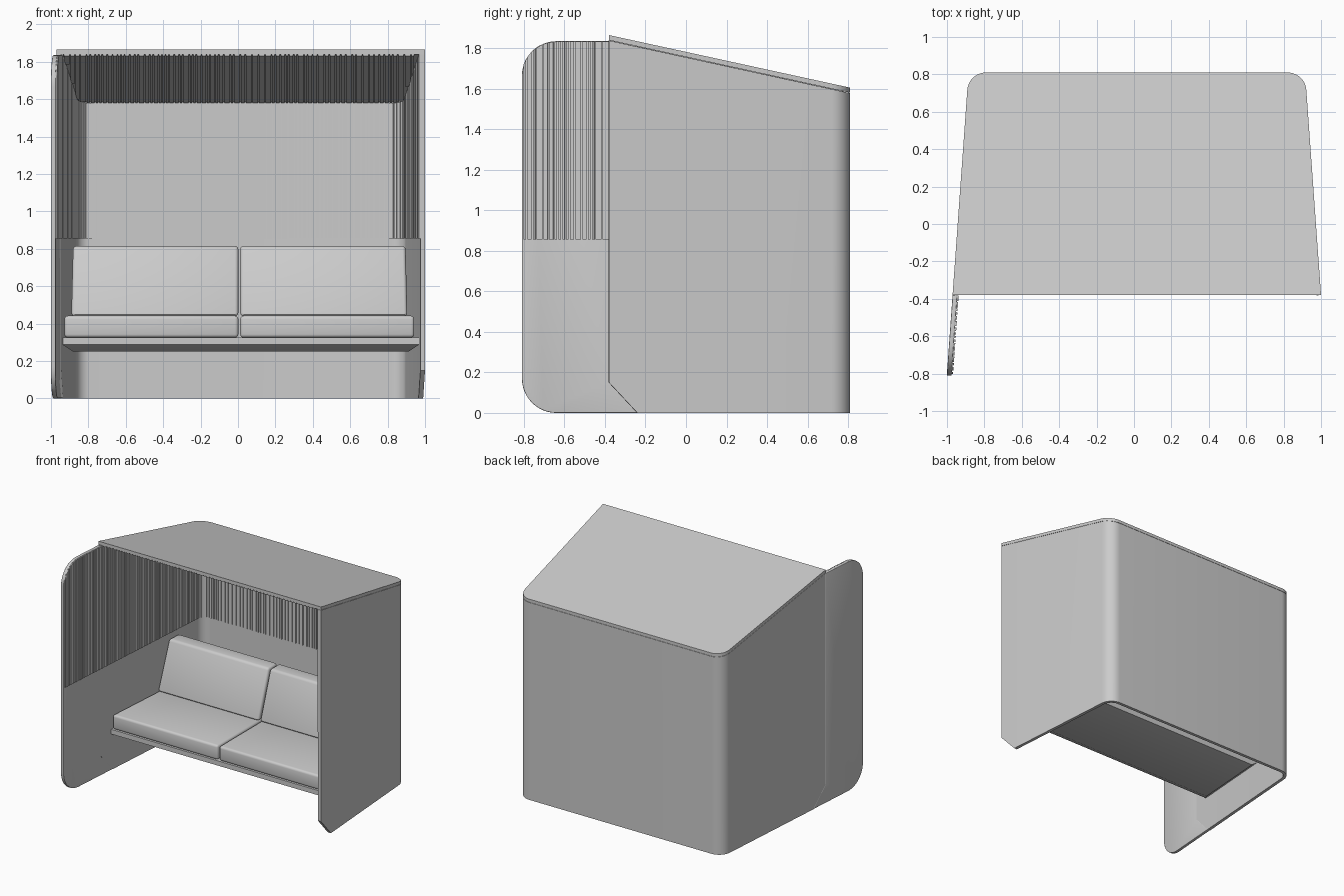
import bpy, bmesh, math, random

random.seed(4)
cube = bpy.data.objects.get("Cube")
if cube:
    bpy.data.objects.remove(cube, do_unlink=True)

grey = bpy.data.materials.new("soft grey")
grey.use_nodes = True
COLOUR = (0.6, 0.6, 0.6, 1)
grey.diffuse_color = COLOUR
grey.node_tree.nodes["Principled BSDF"].inputs["Base Color"].default_value = COLOUR

CX = 0.015          # centre line of the booth
FRONT, TIP, BACK = -0.38, -0.81, 0.81
SLOPE = 0.0718      # side walls narrow towards the back
WALL, SLAT = 0.025, 0.008
RADIUS = 0.17       # screen corner radius


def half(y):
    return 0.985 - SLOPE * (y - FRONT)


def roof_z(y):
    return 1.865 - 0.218 * (y - FRONT)


def make(name, solids, bevel=0, strip=False):
    """Each solid is a list of rings joined one to the next and capped."""
    bm = bmesh.new()
    for rings in solids:
        vs = [[bm.verts.new(p) for p in ring] for ring in rings]
        n = len(vs[0])
        for a, b in zip(vs, vs[1:]):
            for i in range(n):
                j = (i + 1) % n
                bm.faces.new((a[i], a[j], b[j], b[i]))
        for cap in (vs[0], vs[-1]):
            if strip:
                for i in range(n // 2 - 1):
                    bm.faces.new((cap[i], cap[i + 1], cap[n - 2 - i], cap[n - 1 - i]))
            else:
                bm.faces.new(cap)
    bmesh.ops.recalc_face_normals(bm, faces=bm.faces)
    mesh = bpy.data.meshes.new(name)
    bm.to_mesh(mesh)
    bm.free()
    mesh.materials.append(grey)
    obj = bpy.data.objects.new(name, mesh)
    bpy.context.collection.objects.link(obj)
    bpy.ops.object.select_all(action="DESELECT")
    obj.select_set(True)
    bpy.context.view_layer.objects.active = obj
    if bevel:
        mod = obj.modifiers.new("round", "BEVEL")
        mod.width = bevel
        mod.segments = 3
        bpy.ops.object.modifier_apply(modifier=mod.name)
    bpy.ops.object.shade_smooth_by_angle(angle=math.radians(35))
    return obj


# Plan path of the wall: (x, y, normal x, normal y), from -x front round to +x front
tilt = math.atan(SLOPE)
r = 0.1
cy = BACK - r
cx = half(cy + r * math.sin(tilt)) - r * math.cos(tilt)
side = [(half(y), y, math.cos(tilt), math.sin(tilt)) for y in (FRONT, -0.24)]
for k in range(11):
    a = tilt + (math.pi / 2 - tilt) * k / 10
    side.append((cx + r * math.cos(a), cy + r * math.sin(a), math.cos(a), math.sin(a)))
path = [(CX - x, y, -nx, ny) for x, y, nx, ny in side]
path += [(CX + x, y, nx, ny) for x, y, nx, ny in reversed(side)]


def offset(p, d):
    return p[0] - d * p[2], p[1] - d * p[3]


# Wrap-around wall with sloped top and cut front feet
loop = path + path[::-1]
depth = [0] * len(path) + [WALL] * len(path)
low, high = [], []
for p, d in zip(loop, depth):
    x, y = offset(p, d)
    low.append((x, y, 0.15 if p[1] == FRONT else 0))
    high.append((x, y, roof_z(y) - 0.027))
make("wall", [[low, high]], strip=True)

# Sloped roof
make("roof", [[[(x, y, roof_z(y) - h) for x, y, _, _ in path] for h in (0.025, 0)]])

# Side screen with rounded front corners
outline = [(-0.24, 0), (FRONT, 0.15), (FRONT, 1.835)]
for zc, start in ((1.835 - RADIUS, 90), (RADIUS, 180)):
    for k in range(13):
        a = math.radians(start + 90 * k / 12)
        outline.append((TIP + RADIUS + RADIUS * math.cos(a), zc + RADIUS * math.sin(a)))
make("side_screen", [[[(CX - half(y) + d, y, z) for y, z in outline]
                      for d in (0, WALL)]], bevel=0.004)


def screen_top(y):
    c = TIP + RADIUS
    if y >= c:
        return 1.833
    return 1.835 - RADIUS + math.sqrt(max(0, RADIUS ** 2 - (y - c) ** 2)) - 0.003


# Acoustic slats follow the inside of the screen and the wall
track = [(CX - half(TIP + 0.01), TIP + 0.01, path[0][2], path[0][3])] + path


def along(s):
    for p, q in zip(track, track[1:]):
        length = math.dist(p[:2], q[:2])
        if s <= length:
            return [u + (v - u) * s / length for u, v in zip(p, q)]
        s -= length
    return list(track[-1])


total = sum(math.dist(p[:2], q[:2]) for p, q in zip(track, track[1:]))
slats, s = [], 0
while s < total - 0.012:
    w = random.choice((0.012, 0.02, 0.028))
    a, b = along(s), along(min(s + w, total))
    ring = [offset(a, WALL - 0.002), offset(b, WALL - 0.002),
            offset(b, WALL + SLAT), offset(a, WALL + SLAT)]
    tops = [screen_top(p[1]) if p[1] < FRONT else roof_z(p[1]) - 0.026 for p in (a, b)]
    slats.append([[(x, y, 0.855) for x, y in ring],
                  [(x, y, t) for (x, y), t in zip(ring, (tops[0], tops[1], tops[1], tops[0]))]])
    s += w + 0.007
make("wall_slats", slats)

# Ceiling slats run front to back
slats, x = [], -0.945
while x < 0.93:
    w = random.choice((0.012, 0.02, 0.028))
    edge = max(abs(x), abs(x + w))
    end = min(BACK - 0.035, FRONT + (0.985 - WALL - edge) / SLOPE)
    if edge > cx:
        end = min(end, cy + math.sqrt(max(0, 0.07 ** 2 - (edge - cx) ** 2)))
    if end > FRONT + 0.02:
        slats.append([[(CX + u, y, roof_z(y) - h) for u, h in
                       ((x, 0.024), (x + w, 0.024), (x + w, 0.033), (x, 0.033))]
                      for y in (FRONT + 0.005, end)])
    x += w + 0.007
make("ceiling_slats", slats)


# Bench board with a chamfered underside
def board(inset, front, z):
    return [(CX + sx * (half(y) - WALL - inset), y, z)
            for sx, y in ((-1, front), (1, front), (1, 0.4), (-1, 0.4))]


make("bench_board", [[board(0.05, -0.19, 0.25), board(0, -0.265, 0.287),
                      board(0, -0.265, 0.325)]])


# Cushions, one of each kind per side
def cushion(name, sign, gap, bottom, top):
    rings = []
    for z, y0, y1 in (bottom, top):
        rings.append([(CX - 0.008 + sign * u, y, z) for u, y in
                      ((0.005, y0), (half(y0) - gap, y0), (half(y1) - gap, y1), (0.005, y1))])
    make(name, [rings], bevel=0.018)


for sign, label in ((1, "left"), (-1, "right")):
    cushion("seat_cushion_" + label, sign, 0.04, (0.325, -0.26, 0.39), (0.442, -0.26, 0.39))
    cushion("back_cushion_" + label, sign, 0.04, (0.44, 0.255, 0.39), (0.815, 0.385, 0.5))
